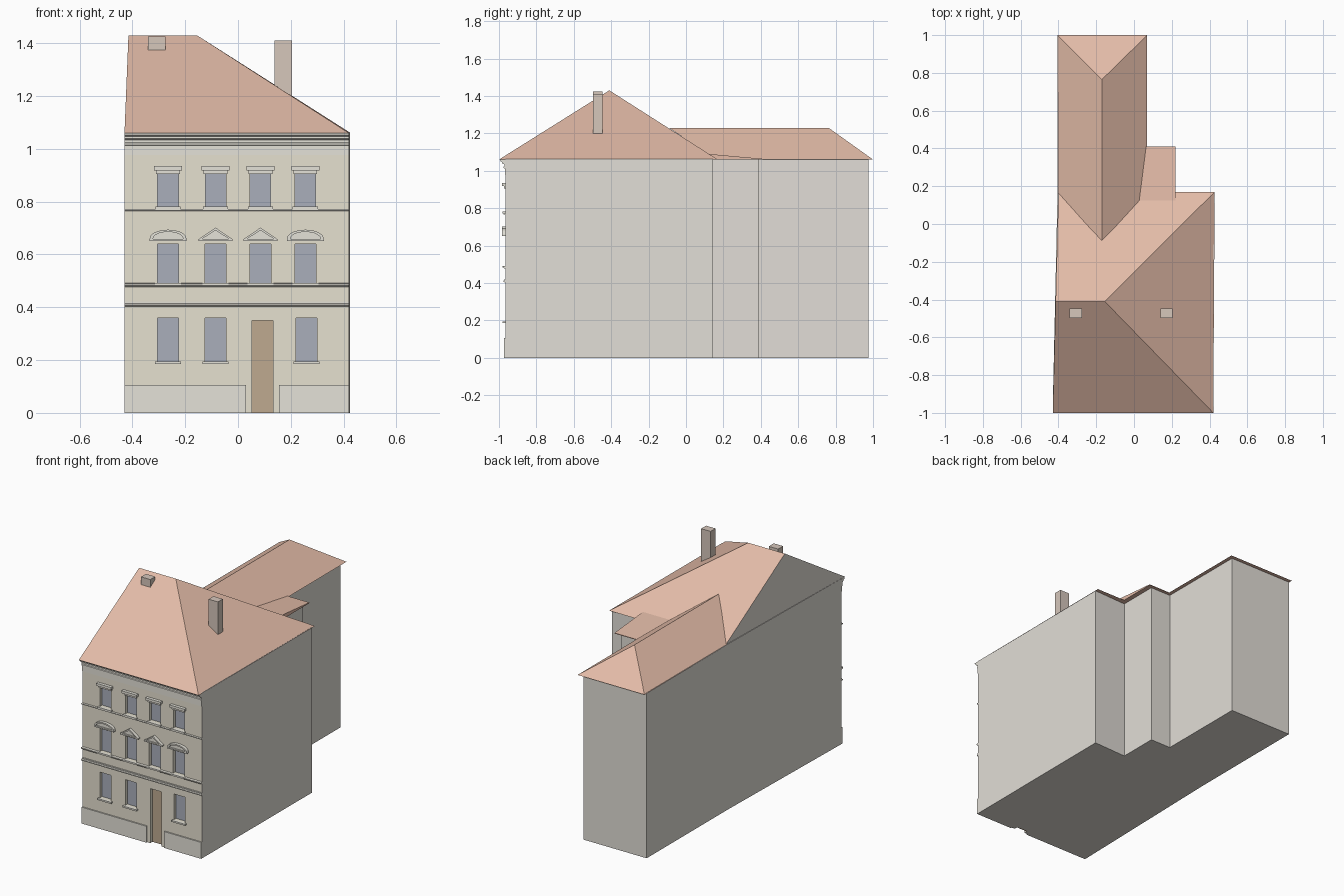
import bpy, bmesh, math
from mathutils import Vector

if "Cube" in bpy.data.objects:
    bpy.data.objects.remove(bpy.data.objects["Cube"])

F = -0.965            # facade plane
L, R = -0.43, 0.42    # facade ends
EAVE = 1.06


def mat(name, r, g, b):
    m = bpy.data.materials.new(name)
    m.diffuse_color = (r, g, b, 1)
    m.use_nodes = True
    m.node_tree.nodes["Principled BSDF"].inputs["Base Color"].default_value = m.diffuse_color
    return m


PLASTER = mat("side_plaster", 0.76, 0.73, 0.68)
FRONT = mat("front_plaster", 0.79, 0.75, 0.63)
TRIM = mat("trim", 0.78, 0.76, 0.69)
TILE = mat("roof_tile", 0.77, 0.50, 0.39)
GLASS = mat("glass", 0.40, 0.43, 0.50)
WOOD = mat("door_wood", 0.52, 0.40, 0.28)
BRICK = mat("chimney_brick", 0.67, 0.57, 0.50)


def finish(name, bm, *mats):
    bmesh.ops.recalc_face_normals(bm, faces=bm.faces)
    me = bpy.data.meshes.new(name)
    bm.to_mesh(me)
    bm.free()
    ob = bpy.data.objects.new(name, me)
    bpy.context.collection.objects.link(ob)
    for m in mats:
        me.materials.append(m)
    return ob


def extrude(bm, pts, vec):
    """Closed prism from a polygon of 3D points."""
    f = bm.faces.new([bm.verts.new(p) for p in pts])
    r = bmesh.ops.extrude_face_region(bm, geom=[f], use_keep_orig=True)
    vs = [v for v in r["geom"] if isinstance(v, bmesh.types.BMVert)]
    bmesh.ops.translate(bm, verts=vs, vec=vec)


def prisms(name, m, items):
    """Facade shapes: (x,z) outlines extruded from y0 to y1, in one object."""
    bm = bmesh.new()
    for pts, y0, y1 in items:
        extrude(bm, [(x, y0, z) for x, z in pts], (0, y1 - y0, 0))
    return finish(name, bm, m)


def rect(x0, x1, z0, z1):
    return [(x0, z0), (x1, z0), (x1, z1), (x0, z1)]


def band(name, profile):
    """Moulding along the facade; profile is (projection, z)."""
    bm = bmesh.new()
    extrude(bm, [(L, F - p, z) for p, z in profile], (R - L, 0, 0))
    return finish(name, bm, TRIM)


def hull(name, pts, *mats):
    bm = bmesh.new()
    for p in pts:
        bm.verts.new(p)
    bmesh.ops.convex_hull(bm, input=bm.verts)
    bmesh.ops.dissolve_limit(bm, angle_limit=0.01, verts=bm.verts, edges=bm.edges)
    return finish(name, bm, *mats)


# Opening rectangles
COLS = [-0.265, -0.085, 0.085, 0.255]
W = 0.04
ground = [rect(x - W, x + W, 0.195, 0.36) for x in (-0.265, -0.085, 0.26)]
middle = [rect(x - W, x + W, 0.492, 0.64) for x in COLS]
upper = [rect(x - W + .001, x + W - .001, 0.782, 0.905) for x in COLS]
windows = ground + middle + upper
DOOR = (0.053, 0.132)

# Walls: footprint raised to the eaves, openings cut in the front
bm = bmesh.new()
plan = [(L, F), (R, F), (0.425, 0.145), (0.19, 0.135), (0.19, 0.39),
        (0.045, 0.39), (0.045, 0.975), (-0.403, 0.975), (-0.405, 0.16)]
extrude(bm, [(x, y, 0) for x, y in plan], (0, 0, EAVE + 0.002))
walls = finish("walls", bm, PLASTER, FRONT)
cutter = prisms("opening_cutter", PLASTER,
                [(w, -1.05, F + 0.025) for w in windows + [rect(*DOOR, -0.05, 0.35)]])
mod = walls.modifiers.new("openings", "BOOLEAN")
mod.operation, mod.object, mod.solver = "DIFFERENCE", cutter, "EXACT"
bpy.context.view_layer.objects.active = walls
bpy.ops.object.modifier_apply(modifier=mod.name)
bpy.data.objects.remove(cutter)
for p in walls.data.polygons:
    p.material_index = int(p.center.y < F + 0.03 and abs(p.normal.z) < 0.99 or p.center.y < F + 0.03)

# Panes, door and sills
prisms("window_panes", GLASS, [(w, F + 0.022, F + 0.03) for w in windows])
prisms("front_door", WOOD, [(rect(*DOOR, 0, 0.35), F + 0.022, F + 0.03)])
prisms("window_sills", TRIM,
       [(rect(w[0][0] - .009, w[1][0] + .009, w[0][1] - .01, w[0][1]), F - 0.015, F + 0.01)
        for w in windows])

# Plinth either side of the door
prisms("plinth", TRIM, [(rect(L, 0.03, 0, 0.105), F - 0.008, F + 0.005),
                        (rect(0.155, R, 0, 0.105), F - 0.008, F + 0.005)])

# String courses and main cornice
band("lower_string_course", [(0, .403), (.012, .406), (.012, .412), (.005, .415), (.005, .422), (0, .422)])
band("middle_string_course", [(0, .477), (.008, .479), (.014, .485), (.014, .49), (0, .492)])
band("upper_string_course", [(0, .764), (.012, .767), (.012, .772), (0, .773)])
band("main_cornice", [(-.005, .977), (.004, .977), (.004, 1.012), (.01, 1.015), (.01, 1.022),
                      (.006, 1.025), (.006, 1.034), (.018, 1.04), (.018, 1.047),
                      (.026, 1.05), (.03, EAVE), (-.005, EAVE)])

# Upper window hoods
prisms("upper_hoods", TRIM, [s for x in COLS for s in (
    (rect(x - .045, x + .045, .905, .922), F - .008, F + .005),
    (rect(x - .053, x + .053, .919, .935), F - .02, F + .005))])


# Middle window pediments: arched on the outside, pointed inside
def pediment(x, arched):
    if arched:
        hw, n = 0.07, 10
        curve = [(-hw * math.cos(math.pi * i / n), 0.036 * math.sin(math.pi * i / n) ** 0.9)
                 for i in range(n + 1)]
    else:
        hw, curve = 0.064, [(-0.064, 0.0), (0, 0.044), (0.064, 0.0)]
    z = 0.658
    outer = [(x + u, z + v) for u, v in curve]
    inner = [(x + u * 0.82, z + v * 0.76) for u, v in reversed(curve)]
    return [(outer + inner, F - .02, F + .005),
            (outer, F - .008, F + .005),
            (rect(x - hw, x + hw, z - .007, z + .001), F - .018, F + .005)]


prisms("window_pediments", TRIM,
       [s for i, x in enumerate(COLS) for s in pediment(x, i in (0, 3))])

# Main roof: gable on the left boundary, hip on the right
roof = hull("main_roof", [(L, -1, EAVE), (R, -1, EAVE), (0.427, 0.17, EAVE), (-0.4, 0.17, EAVE),
                          (-0.415, -0.41, 1.43), (-0.155, -0.41, 1.43)], TILE, PLASTER)
for p in roof.data.polygons:
    p.material_index = int(p.normal.x < -0.9)

# Rear wing roof and low lean-to roof in the corner
hull("wing_roof", [(-0.405, 0.16, EAVE), (0.07, 0.16, EAVE), (0.07, 1, EAVE), (-0.405, 1, EAVE),
                   (-0.17, -0.088, 1.228), (-0.17, 0.765, 1.228)], TILE)
hull("lean_to_roof", [(x, y, z) for x in (-0.02, 0.22)
                      for y, z in ((0.12, EAVE), (0.12, 1.09), (0.41, EAVE), (0.41, 1.064))], TILE)

# Chimneys
for name, x, z0, z1 in (("left_chimney", -0.308, 1.3, 1.425), ("right_chimney", 0.172, 1.18, 1.41)):
    prisms(name, BRICK, [(rect(x - .033, x + .033, z0, z1), -0.497, -0.447)])
